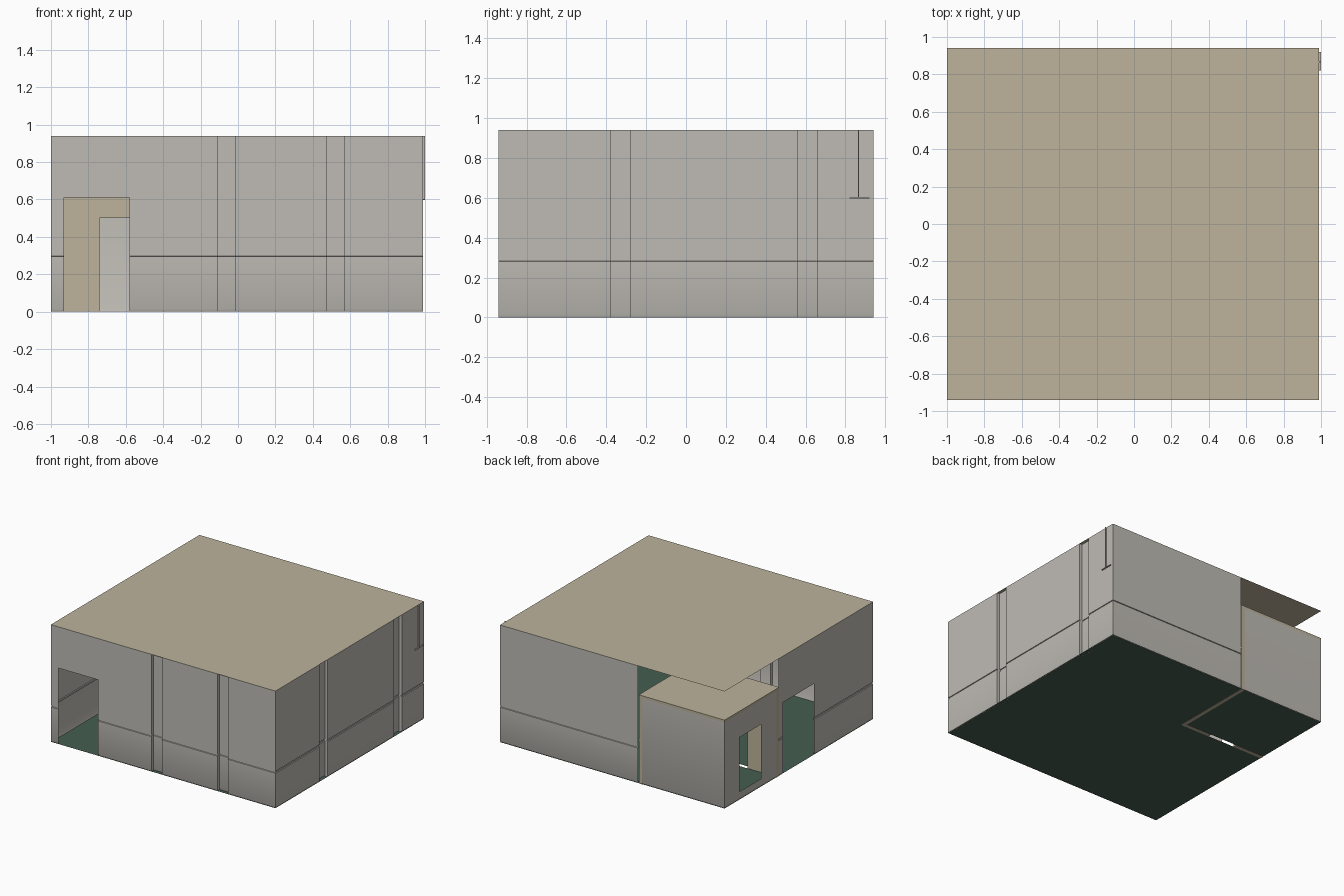
import bpy, bmesh, math

cube = bpy.data.objects.get("Cube")
if cube:
    bpy.data.objects.remove(cube, do_unlink=True)

W, E, S, N = -1.0, 0.99, -0.94, 0.94   # outer plan limits
TOP = 0.94                             # main ceiling height
LOW = 0.69                             # side room wall height
PX, PY, PT = -0.24, 0.25, 0.03         # partition faces and thickness
RECESS = 0.025


def material(name, rgb):
    m = bpy.data.materials.new(name)
    m.use_nodes = True
    m.diffuse_color = (*rgb, 1)
    bsdf = m.node_tree.nodes["Principled BSDF"]
    bsdf.inputs["Base Color"].default_value = (*rgb, 1)
    bsdf.inputs["Roughness"].default_value = 0.8
    return m


PLASTER = material("warm_grey_plaster", (0.52, 0.50, 0.46))
BEIGE = material("beige_paint", (0.51, 0.45, 0.33))
GREEN = material("green_floor", (0.06, 0.11, 0.08))


def finish(name, bm, mat, smooth=False):
    mesh = bpy.data.meshes.new(name)
    bm.to_mesh(mesh)
    bm.free()
    mesh.materials.append(mat)
    ob = bpy.data.objects.new(name, mesh)
    bpy.context.collection.objects.link(ob)
    if smooth:
        bpy.ops.object.select_all(action='DESELECT')
        ob.select_set(True)
        bpy.context.view_layer.objects.active = ob
        bpy.ops.object.shade_smooth_by_angle(angle=math.radians(30))
    return ob


def boxes(name, mat, *spans):
    """One object from boxes given as (x0, x1, y0, y1, z0, z1)."""
    bm = bmesh.new()
    for x0, x1, y0, y1, z0, z1 in spans:
        verts = bmesh.ops.create_cube(bm, size=1)["verts"]
        for v in verts:
            v.co.x = x0 if v.co.x < 0 else x1
            v.co.y = y0 if v.co.y < 0 else y1
            v.co.z = z0 if v.co.z < 0 else z1
    return finish(name, bm, mat)


def sheet(name, mat, outline, z):
    bm = bmesh.new()
    bm.faces.new([bm.verts.new((x, y, z)) for x, y in outline])
    return finish(name, bm, mat)


def rect(x0, x1, y0, y1):
    return [(x0, y0), (x1, y0), (x1, y1), (x0, y1)]


# Wall section as (inset, height): rounded foot, plus a groove for the main walls
FOOT = [(0.006, 0), (0, 0.015)]
GROOVE = [(0, 0.281), (0.006, 0.283), (0.006, 0.295), (0, 0.297)]


def wall(name, axis, at, inward, start, end, top, groove=True, pillars=(), holes=()):
    """Thin wall along an axis; holes are (start, end, bottom, top)."""
    section = FOOT + (GROOVE if groove else []) + [(0, top)]
    section += [(0, z) for h in holes for z in h[2:] if 0 < z < top]
    section.sort(key=lambda p: p[1])
    plan = [(start, 0), (end, 0)]
    for a, b in pillars:
        plan += [(a, 0), (a, RECESS), (b, RECESS), (b, 0)]
    for a, b, _, _ in holes:
        plan += [(a, 0), (b, 0)]
    plan.sort(key=lambda p: p[0])

    bm = bmesh.new()
    grid = []
    for t, jog in plan:
        column = []
        for inset, z in section:
            d = at + inward * (jog + inset)
            column.append(bm.verts.new((t, d, z) if axis == 'x' else (d, t, z)))
        grid.append(column)
    for i in range(len(plan) - 1):
        for j in range(len(section) - 1):
            t = (plan[i][0] + plan[i + 1][0]) / 2
            z = (section[j][1] + section[j + 1][1]) / 2
            if any(a < t < b and lo < z < hi for a, b, lo, hi in holes):
                continue
            bm.faces.new((grid[i][j], grid[i + 1][j],
                          grid[i + 1][j + 1], grid[i][j + 1]))
    loose = [v for v in bm.verts if not v.link_faces]
    bmesh.ops.delete(bm, geom=loose, context='VERTS')
    bmesh.ops.recalc_face_normals(bm, faces=bm.faces)
    # All sheets face outward
    outward = sum((f.normal[1 if axis == 'x' else 0] * f.calc_area() for f in bm.faces))
    if outward * inward > 0:
        bmesh.ops.reverse_faces(bm, faces=bm.faces)
    return finish(name, bm, PLASTER, smooth=True)


# Main room walls
wall("front_wall", 'x', S, 1, W, E, TOP,
     pillars=[(-0.11, -0.015), (0.475, 0.57)], holes=[(-0.93, -0.58, 0, 0.61)])
wall("left_wall", 'y', E, -1, S, N, TOP, pillars=[(-0.38, -0.28), (0.56, 0.66)])
wall("back_wall", 'x', N, -1, PX + 0.005, E, TOP)
wall("right_wall", 'y', W, 1, S, PY + 0.005, TOP, holes=[(-0.19, 0.20, 0, 0.57)])

# Side room outer walls
wall("side_room_back_wall", 'x', N, -1, W, PX - PT, LOW, groove=False)
wall("side_room_window_wall", 'y', W, 1, PY + PT, N, LOW, groove=False,
     holes=[(0.48, 0.75, 0.065, 0.5)])

# Partition with doorway
DOOR0, DOOR1, DOORTOP = -0.74, -0.50, 0.50
boxes("partition", BEIGE,
      (W, DOOR0, PY, PY + PT, 0, LOW),
      (DOOR0, DOOR1, PY, PY + PT, DOORTOP, LOW),
      (DOOR1, PX, PY, PY + PT, 0, LOW),
      (PX - PT, PX, PY + PT, N, 0, LOW))
boxes("partition_rail", BEIGE,
      (W, DOOR0, PY - 0.004, PY, 0.345, 0.352),
      (DOOR1, PX + 0.004, PY - 0.004, PY, 0.345, 0.352),
      (PX, PX + 0.004, PY, N, 0.345, 0.352))

# Roofs
boxes("side_room_roof", BEIGE, (W, PX, PY, N, LOW, LOW + 0.02))
sheet("ceiling", BEIGE, rect(W, E, S, N), TOP)

# Floors, split along the partition
sheet("main_floor", GREEN,
      [(W, S), (E, S), (E, N), (PX, N), (PX, PY), (W, PY)], 0.002)
sheet("side_room_floor", GREEN, rect(W, PX - PT, PY + PT, N), 0.002)

# Hanging fixture at the left wall
boxes("wall_fixture", PLASTER,
      (0.98, 1.0, 0.862, 0.868, 0.6, TOP),
      (0.98, 1.0, 0.82, 0.92, 0.597, 0.602))
